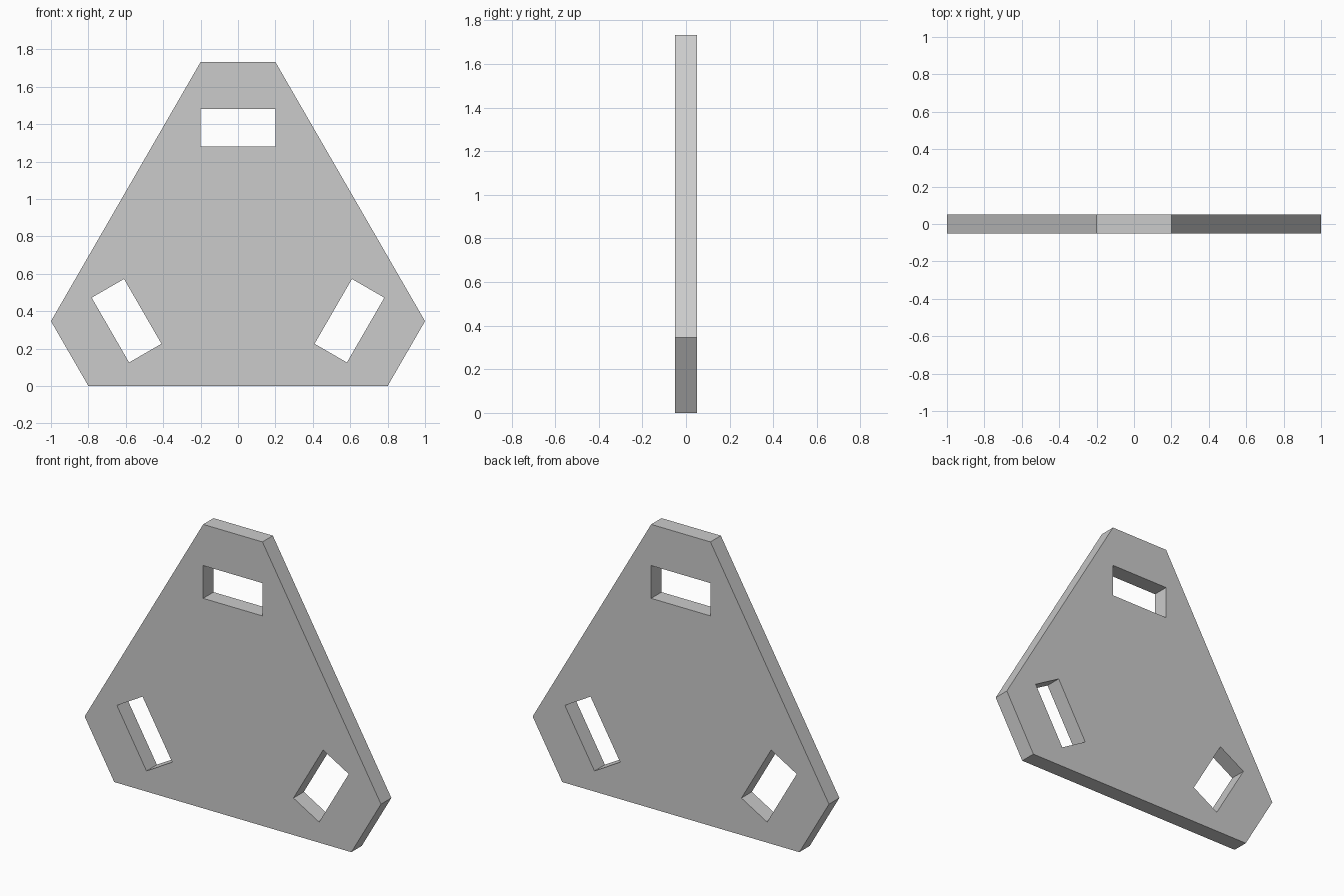
import bpy
import bmesh
from math import sin, cos, sqrt, radians
from mathutils import Vector

if "Cube" in bpy.data.objects:
    bpy.data.objects.remove(bpy.data.objects["Cube"])

THICK = 0.1
CENTRE_Z = 0.4 * sqrt(3)      # centroid of the cut-off triangle
SLOT_DIST = 0.688             # centroid to slot centre


def turned(x, z, angle):
    """Rotate a point about the plate centre, in the front plane."""
    a = radians(angle)
    return Vector((x * cos(a) - z * sin(a), -THICK / 2,
                   x * sin(a) + z * cos(a) + CENTRE_Z))


def add_loop(bm, points):
    verts = [bm.verts.new(p) for p in points]
    return [bm.edges.new((verts[i - 1], v)) for i, v in enumerate(verts)]


bm = bmesh.new()
edges = []

# Outline: each blunt corner is repeated three times round the centre
top = 0.6 * sqrt(3)
edges += add_loop(bm, [turned(x, top, a) for a in (0, 120, 240) for x in (0.2, -0.2)])

# Rectangular slots, one behind each corner
for angle in (0, 120, 240):
    edges += add_loop(bm, [turned(x, SLOT_DIST + z, angle)
                           for x, z in ((-0.2, -0.1), (0.2, -0.1), (0.2, 0.1), (-0.2, 0.1))])

# Front face with holes, then thickness
bmesh.ops.triangle_fill(bm, use_beauty=True, edges=edges, normal=(0, -1, 0))
ext = bmesh.ops.extrude_face_region(bm, geom=bm.faces[:], use_keep_orig=True)
bmesh.ops.translate(bm, vec=(0, THICK, 0),
                    verts=[g for g in ext["geom"] if isinstance(g, bmesh.types.BMVert)])
bmesh.ops.recalc_face_normals(bm, faces=bm.faces[:])

mesh = bpy.data.meshes.new("slotted_plate")
bm.to_mesh(mesh)
bm.free()
bpy.context.collection.objects.link(bpy.data.objects.new("slotted_plate", mesh))
